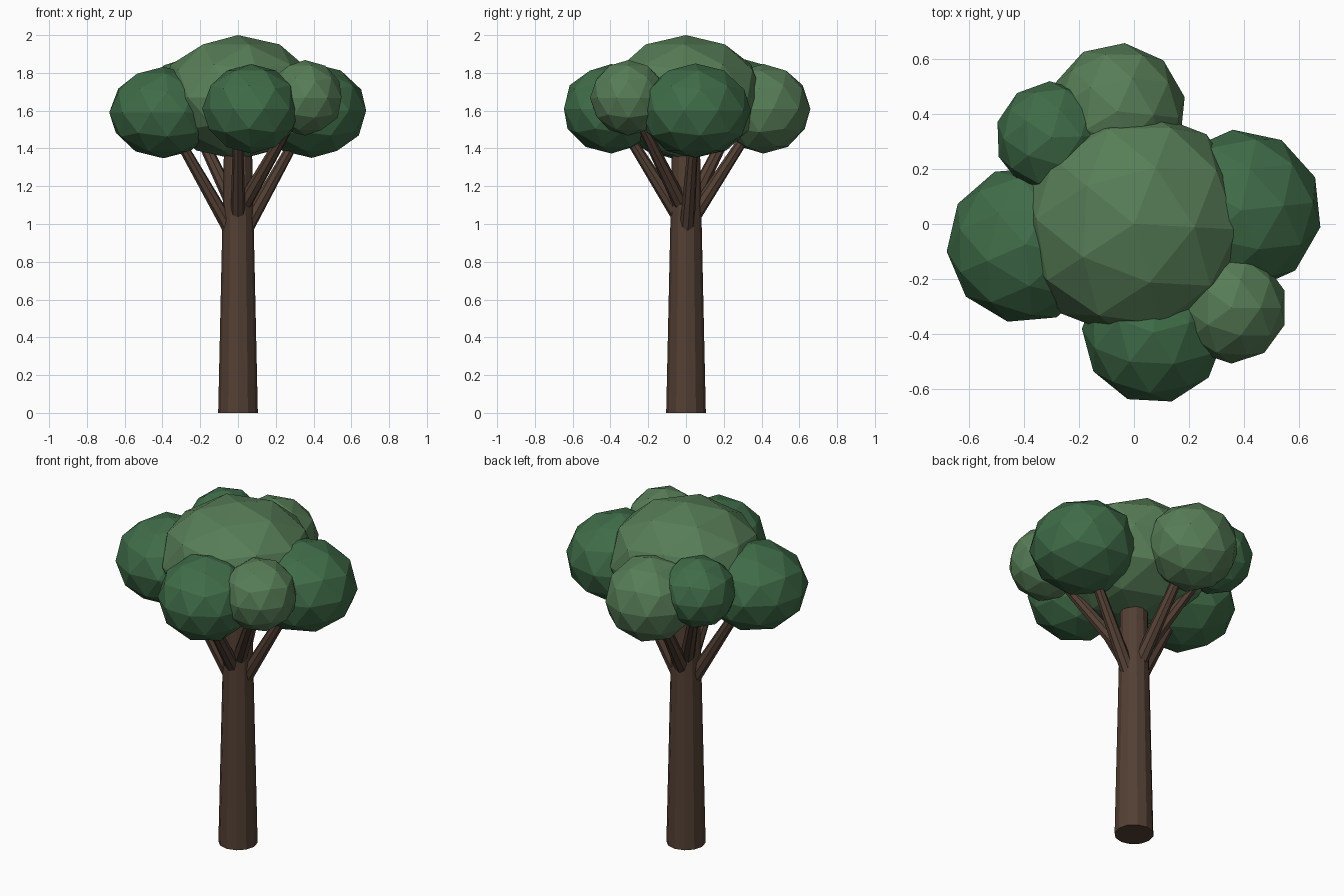
import bpy
from math import radians
from mathutils import Vector

if "Cube" in bpy.data.objects:
    bpy.data.objects.remove(bpy.data.objects["Cube"])


def material(name, rgb):
    m = bpy.data.materials.new(name)
    m.diffuse_color = (*rgb, 1)
    m.use_nodes = True
    m.node_tree.nodes["Principled BSDF"].inputs["Base Color"].default_value = m.diffuse_color
    return m


bark = material("bark", (0.085, 0.05, 0.034))
light = material("light_leaf", (0.095, 0.205, 0.095))
dark = material("dark_leaf", (0.05, 0.15, 0.065))


def limb(name, a, b, r1, r2, sides):
    """Tapered flat-sided cylinder from a to b."""
    a, b = Vector(a), Vector(b)
    d = b - a
    bpy.ops.mesh.primitive_cone_add(vertices=sides, radius1=r1, radius2=r2,
                                    depth=d.length, location=(a + b) / 2)
    ob = bpy.context.object
    ob.rotation_euler = d.to_track_quat('Z', 'Y').to_euler()
    ob.name = name
    ob.data.materials.append(bark)


def clump(name, centre, r, rz, turn, mat):
    """Squashed faceted ball of leaves."""
    bpy.ops.mesh.primitive_ico_sphere_add(subdivisions=2, radius=1, location=centre,
                                          rotation=(0, 0, radians(turn)))
    ob = bpy.context.object
    ob.scale = (r, r, rz)
    ob.name = name
    ob.data.materials.append(mat)


# Trunk
limb("trunk", (0, 0, 0), (0, 0, 1.5), 0.105, 0.072, 12)

# Central crown
clump("crown_top", (0, 0, 1.67), 0.42, 0.33, -3, light)

# Outer clumps, each carried by a branch: centre, radius, half height, turn, leaf, branch start z
outer = {
    "right": ((0.39, 0.05, 1.60), 0.295, 0.25, 6, dark, 0.90),
    "left": ((-0.395, -0.075, 1.59), 0.288, 0.242, -13, dark, 0.90),
    "front": ((0.07, -0.395, 1.61), 0.26, 0.237, 15, dark, 0.98),
    "back": ((-0.06, 0.41, 1.61), 0.25, 0.237, -6, light, 0.98),
    "back_left": ((-0.30, 0.315, 1.675), 0.205, 0.195, 2, dark, 1.05),
    "front_right": ((0.355, -0.305, 1.668), 0.203, 0.2, 0, light, 1.05),
}
for side, (c, r, rz, turn, mat, z0) in outer.items():
    clump("leaves_" + side, c, r, rz, turn, mat)
    tip = (0.0, c[1], c[2]) if side == "front" else c
    limb("branch_" + side, (0, 0, z0), tip, 0.042, 0.022, 8)
